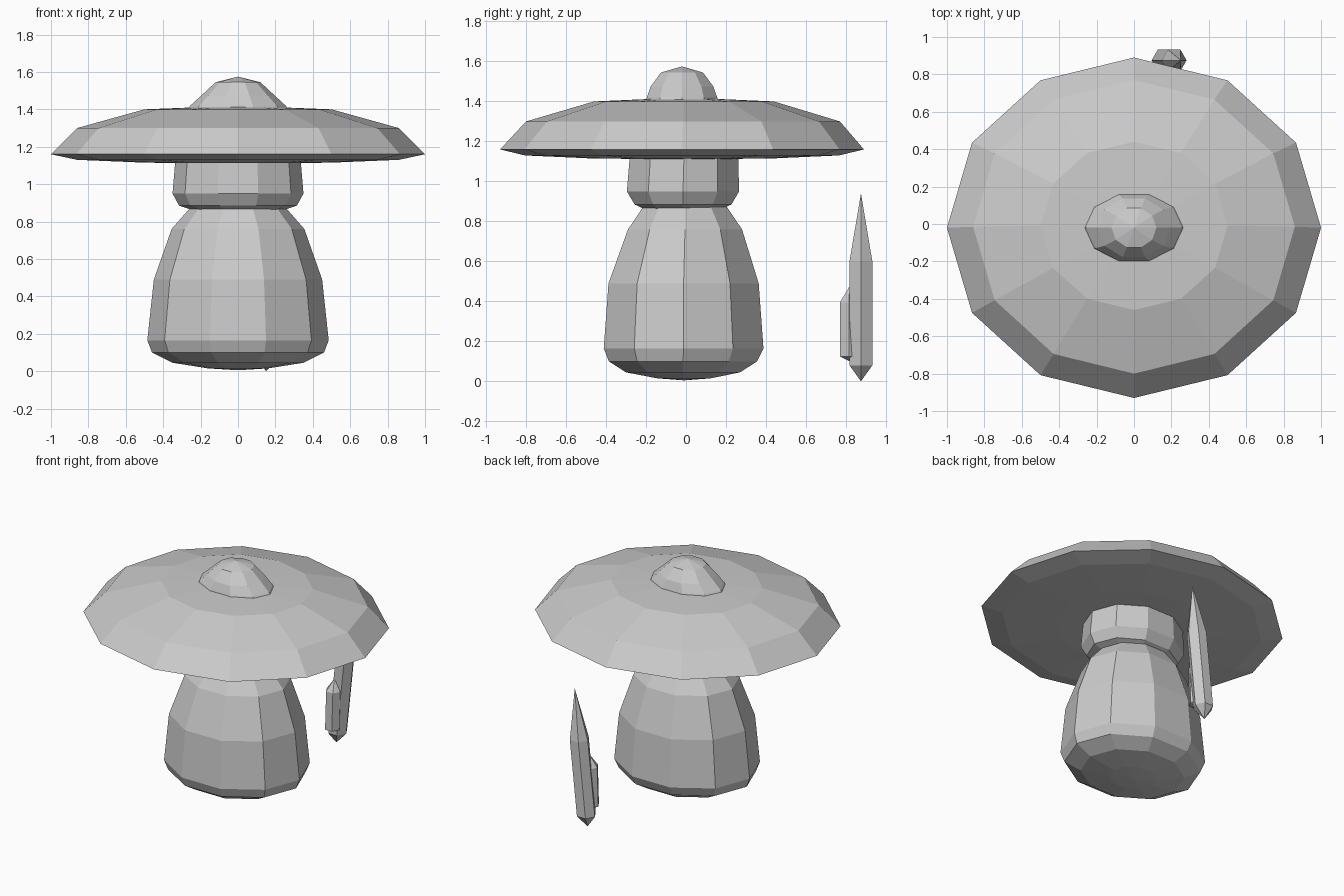
import bpy, bmesh
from math import sin, cos, pi


def loft(name, sides, rings):
    """Skin a stack of elliptical rings (z, rx, ry, cx, cy); rx = 0 makes a pole."""
    bm = bmesh.new()
    loops = []
    for z, rx, ry, cx, cy in rings:
        n = sides if rx > 0 else 1
        loops.append([bm.verts.new((cx + rx * cos(2 * pi * i / sides),
                                    cy + ry * sin(2 * pi * i / sides), z))
                      for i in range(n)])
    for a, b in zip(loops, loops[1:]):
        for i in range(sides):
            j = (i + 1) % sides
            if len(a) == 1:
                bm.faces.new((a[0], b[j], b[i]))
            elif len(b) == 1:
                bm.faces.new((a[i], a[j], b[0]))
            else:
                bm.faces.new((a[i], a[j], b[j], b[i]))
    if len(loops[0]) > 1:
        bm.faces.new(loops[0][::-1])
    if len(loops[-1]) > 1:
        bm.faces.new(loops[-1])
    bmesh.ops.recalc_face_normals(bm, faces=bm.faces)
    mesh = bpy.data.meshes.new(name)
    bm.to_mesh(mesh)
    bm.free()
    obj = bpy.data.objects.new(name, mesh)
    bpy.context.collection.objects.link(obj)
    return obj


# rounded body
loft("body", 10, [
    (0.005, 0, 0, 0, -0.01),
    (0.015, 0.16, 0.14, 0, -0.01),
    (0.045, 0.35, 0.30, 0, -0.015),
    (0.10, 0.46, 0.39, 0, -0.015),
    (0.165, 0.485, 0.42, 0, -0.012),
    (0.49, 0.45, 0.395, 0, -0.012),
    (0.76, 0.355, 0.30, 0, -0.005),
    (0.88, 0.25, 0.215, 0, -0.005)])

# head under the hat
loft("head", 10, [
    (0.86, 0.24, 0.20, 0, -0.015),
    (0.885, 0.315, 0.255, 0, -0.015),
    (0.95, 0.35, 0.295, 0, -0.015),
    (1.13, 0.335, 0.285, 0, -0.01)])

# wide twelve-sided hat
loft("hat", 12, [
    (1.11, 0, 0, 0, -0.02),
    (1.115, 0.50, 0.455, 0, -0.02),
    (1.13, 0.86, 0.785, 0, -0.02),
    (1.16, 1.00, 0.91, 0, -0.02),
    (1.30, 0.86, 0.785, 0, -0.015),
    (1.40, 0.50, 0.45, 0, -0.01),
    (1.42, 0, 0, 0, -0.01)])

# pointed knob on the hat
loft("hat_knob", 10, [
    (1.40, 0.27, 0.19, 0, -0.02),
    (1.42, 0.255, 0.185, 0, -0.02),
    (1.475, 0.195, 0.165, 0, -0.02),
    (1.545, 0.12, 0.11, 0, -0.02),
    (1.575, 0, 0, 0, -0.02)])

# leaning crystal behind the body
loft("large_crystal", 6, [
    (0.0, 0, 0, 0.15, 0.875),
    (0.08, 0.066, 0.066, 0.16, 0.875),
    (0.60, 0.066, 0.066, 0.215, 0.875),
    (0.94, 0, 0, 0.25, 0.875)])

# small crystal beside it
loft("small_crystal", 6, [
    (0.10, 0, 0, 0.16, 0.82),
    (0.125, 0.052, 0.052, 0.162, 0.815),
    (0.395, 0.052, 0.052, 0.17, 0.815),
    (0.475, 0, 0, 0.175, 0.818)])
